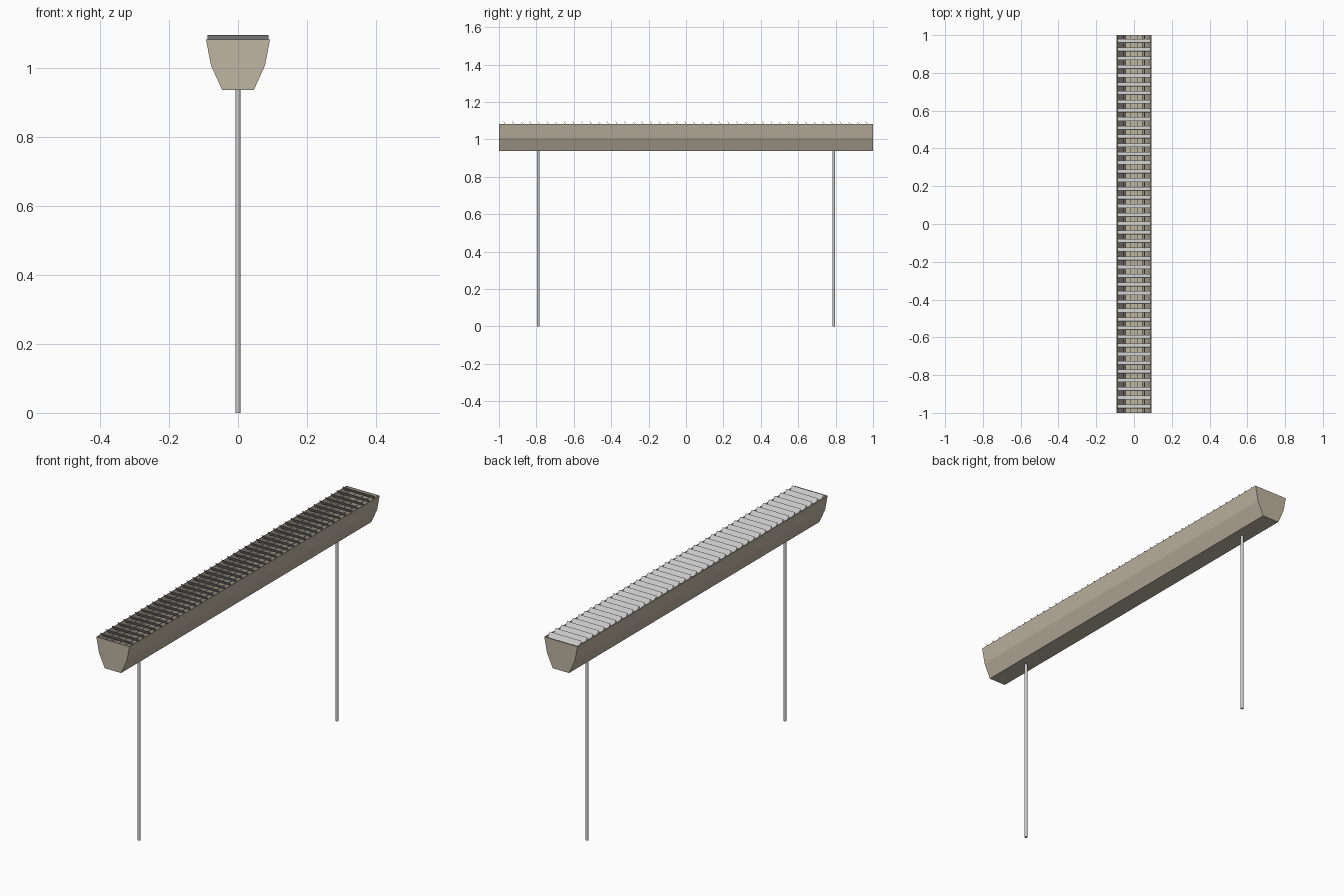
import bpy, bmesh, math

if "Cube" in bpy.data.objects:
    bpy.data.objects.remove(bpy.data.objects["Cube"])

tan = bpy.data.materials.new("tan_shell")
tan.diffuse_color = (0.52, 0.46, 0.36, 1)
tan.use_nodes = True
tan.node_tree.nodes["Principled BSDF"].inputs["Base Color"].default_value = tan.diffuse_color


def mesh_object(name, bm):
    bmesh.ops.recalc_face_normals(bm, faces=bm.faces)
    me = bpy.data.meshes.new(name)
    bm.to_mesh(me)
    bm.free()
    ob = bpy.data.objects.new(name, me)
    bpy.context.collection.objects.link(ob)
    return ob


def cylinder(name, radius, length, loc, sides, rot=(0, 0, 0)):
    bpy.ops.mesh.primitive_cylinder_add(vertices=sides, radius=radius, depth=length,
                                        location=loc, rotation=rot)
    ob = bpy.context.object
    ob.name = name
    bpy.ops.object.shade_smooth_by_angle()
    return ob


# Open-topped trough: faceted profile swept along y, with end caps
half = [(0.093, 1.083), (0.078, 1.007), (0.046, 0.937)]
profile = half + [(-x, z) for x, z in reversed(half)]
bm = bmesh.new()
front, back = [[bm.verts.new((x, y, z)) for x, z in profile] for y in (-1, 1)]
for i in range(len(profile) - 1):
    bm.faces.new((front[i], front[i + 1], back[i + 1], back[i]))
bm.faces.new(front)
bm.faces.new(back)
# Outward normals for an open shell, so the wall grows inward
trough = mesh_object("trough", bm)
if trough.data.polygons[2].normal.z > 0:
    trough.data.flip_normals()
trough.data.materials.append(tan)
wall = trough.modifiers.new("wall", 'SOLIDIFY')
wall.thickness = 0.004
wall.offset = -1

# Tilted louvre slats across the opening, upper edge towards the front
count, depth, thick, tilt = 43, 0.03, 0.002, math.radians(50)
bpy.ops.mesh.primitive_cube_add(size=1)
slat = bpy.context.object
slat.name = "louvre_slat"
for v in slat.data.vertices:
    v.co.x *= 0.177
    v.co.y *= depth
    v.co.z *= thick
top = 1.095
step = 1.935 / (count - 1)
for i in range(count):
    ob = slat if i == 0 else slat.copy()
    if i:
        ob.name = "louvre_slat"
        bpy.context.collection.objects.link(ob)
    ob.rotation_euler = (-tilt, 0, 0)
    ob.location = (0, -0.975 + i * step + depth / 2 * math.cos(tilt),
                   top - depth / 2 * math.sin(tilt))

# Lengthwise rods carrying the slats
for x in (-0.055, -0.02, 0.02, 0.055):
    cylinder("slat_rod", 0.002, 1.996, (x, 0, 1.073), 8, (math.pi / 2, 0, 0))

# Two slim support poles
for y in (-0.79, 0.79):
    cylinder("support_pole", 0.007, 0.939, (0, y, 0.4695), 16)
